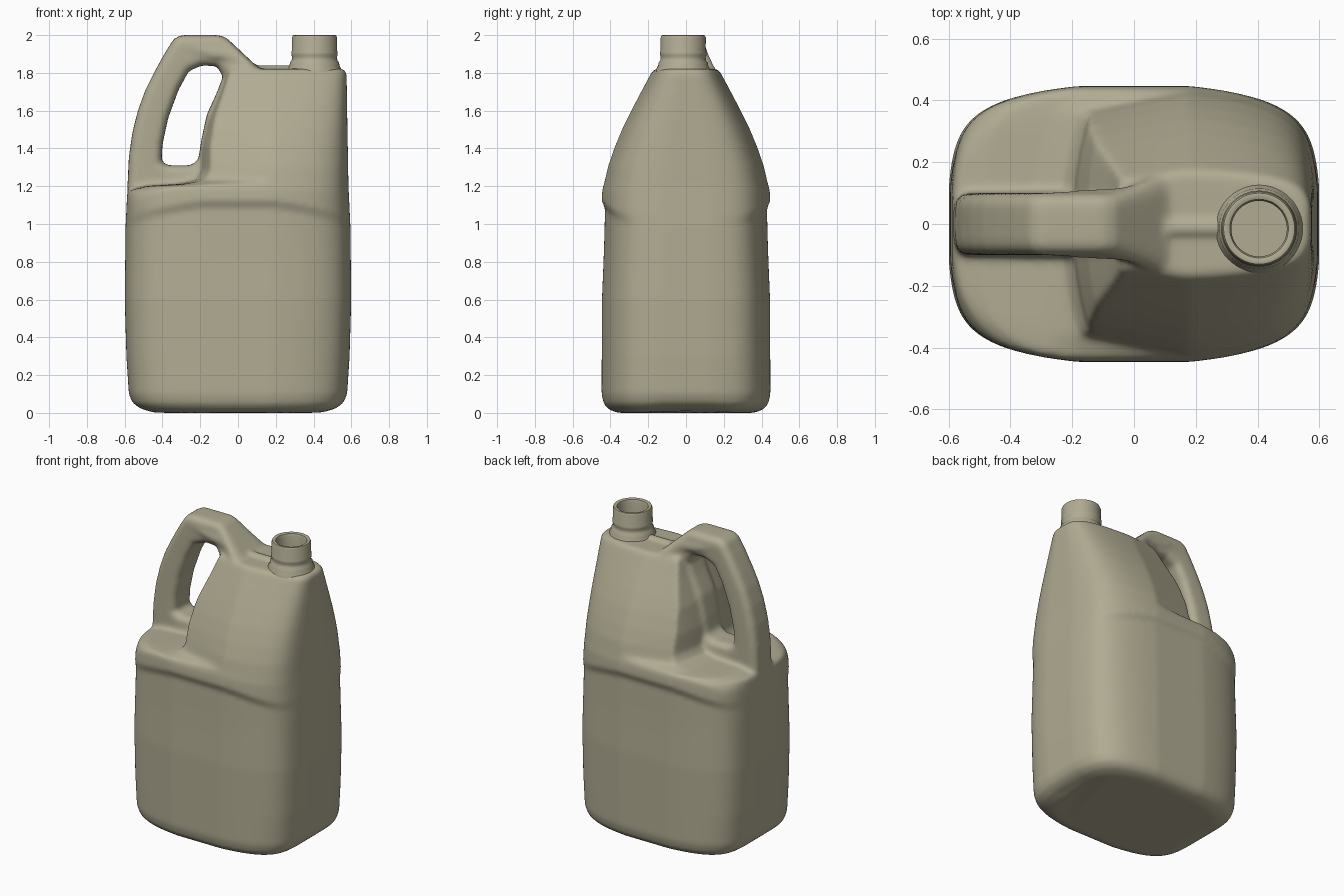
import bpy, bmesh, math
from mathutils import Matrix

if "Cube" in bpy.data.objects:
    bpy.data.objects.remove(bpy.data.objects["Cube"], do_unlink=True)

mat = bpy.data.materials.new("khaki plastic")
mat.use_nodes = True
COLOUR = (0.44, 0.41, 0.29, 1)
mat.diffuse_color = COLOUR
mat.node_tree.nodes["Principled BSDF"].inputs["Base Color"].default_value = COLOUR


def lerp(keys, z):
    for (a, u), (b, v) in zip(keys, keys[1:]):
        if z <= b:
            return u + (v - u) * max(0, z - a) / (b - a)
    return keys[-1][1]


def loft(bm, rings):
    rows = [[bm.verts.new(p) for p in ring] for ring in rings]
    n = len(rows[0])
    for a, b in zip(rows, rows[1:]):
        for i in range(n):
            j = (i + 1) % n
            bm.faces.new((a[i], a[j], b[j], b[i]))
    bm.faces.new(rows[0][::-1])
    bm.faces.new(rows[-1])


def finish(bm, name):
    bmesh.ops.recalc_face_normals(bm, faces=bm.faces)
    me = bpy.data.meshes.new(name)
    bm.to_mesh(me)
    bm.free()
    me.materials.append(mat)
    ob = bpy.data.objects.new(name, me)
    bpy.context.collection.objects.link(ob)
    bpy.ops.object.select_all(action='DESELECT')
    ob.select_set(True)
    bpy.context.view_layer.objects.active = ob
    return ob


# Height profiles: half width, half depth, and the wall of the handle recess
WIDTH = [(0, .47), (.02, .53), (.05, .565), (.1, .583), (.3, .596), (.6, .605),
         (1, .6), (1.2, .59), (1.6, .583), (1.8, .58), (1.822, .565)]
DEPTH = [(0, .37), (.02, .42), (.05, .445), (.1, .456), (.6, .454), (.98, .438),
         (1, .436), (1.05, .457), (1.17, .452), (1.3, .424), (1.4, .389), (1.5, .347),
         (1.6, .297), (1.7, .243), (1.8, .188), (1.822, .17)]
WALL = [(1.08, -.8), (1.14, -.67), (1.18, -.58), (1.2, -.5), (1.21, -.32), (1.23, -.23),
        (1.28, -.2), (1.4, -.19), (1.55, -.155), (1.72, -.085), (1.822, -.05)]


def section(z, count=144, power=7):
    w, d, wall = lerp(WIDTH, z), lerp(DEPTH, z), lerp(WALL, z)
    ring = []
    for i in range(count):
        t = 2 * math.pi * (i + .5) / count
        c, s = math.cos(t), math.sin(t)
        # rounded rectangle with bulging sides
        u = math.copysign(abs(c) ** (2 / power), c)
        v = math.copysign(abs(s) ** (2 / power), s)
        x, y = w * u * (1 - .08 * v * v), d * v * (1 - .18 * u * u)
        # recess wall with rounded corners
        edge = wall + .3 * y * y
        x = max(x, edge)
        y *= 1 - .16 * max(0, 1 - (x - edge) / .17) ** 2
        # arched shoulder step, and shallow arch under the short ends
        arch = .09 * max(0, 1 - (x / .55) ** 2) * math.exp(-((z - 1.02) / .11) ** 2)
        foot = .02 * math.exp(-(y / .15) ** 2) * min(1, abs(x / w) ** 4) * max(0, 1 - z / .12)
        ring.append((x, y, z + arch + foot))
    return ring


body = bmesh.new()
heights = sorted({round(i * .02, 3) for i in range(92)} | {k[0] for k in WIDTH + DEPTH + WALL})
loft(body, [section(z) for z in heights])

# Handle: flat outline with a grip hole, thickened and rounded
OUTER = [(-.57, 1.1), (-.585, 1.2), (-.578, 1.35), (-.56, 1.48), (-.53, 1.6), (-.49, 1.71),
         (-.445, 1.8), (-.39, 1.9), (-.34, 1.98), (-.3, 2), (-.1, 2), (-.06, 1.985),
         (.02, 1.91), (.1, 1.835), (.14, 1.81), (.14, 1.6), (.1, 1.1)]
HOLE = [(-.405, 1.33), (-.4, 1.42), (-.37, 1.56), (-.315, 1.71), (-.26, 1.81), (-.19, 1.84),
        (-.11, 1.835), (-.08, 1.78), (-.11, 1.7), (-.165, 1.58), (-.195, 1.44), (-.21, 1.34),
        (-.25, 1.31), (-.37, 1.31)]
curve = bpy.data.curves.new("handle_outline", 'CURVE')
curve.dimensions, curve.fill_mode = '2D', 'BOTH'
curve.extrude, curve.bevel_depth, curve.offset, curve.bevel_resolution = .055, .045, -.045, 3
for points in (OUTER, HOLE):
    spline = curve.splines.new('POLY')
    spline.points.add(len(points) - 1)
    spline.use_cyclic_u = True
    for p, (x, z) in zip(spline.points, points):
        p.co = (x, z, 0, 1)
outline = bpy.data.objects.new("handle_outline", curve)
bpy.context.collection.objects.link(outline)
slab = bpy.data.meshes.new_from_object(outline.evaluated_get(bpy.context.evaluated_depsgraph_get()))
bpy.data.objects.remove(outline)
handle = bmesh.new()
handle.from_mesh(slab)
bmesh.ops.remove_doubles(handle, verts=handle.verts, dist=.0005)
bmesh.ops.transform(handle, matrix=Matrix.Rotation(math.pi / 2, 4, 'X'), verts=handle.verts)
for v in handle.verts:  # flare where the handle runs down into the top
    v.co.y *= 1 + .75 * min(1, max(0, (v.co.x + .06) / .16))
bmesh.ops.recalc_face_normals(handle, faces=handle.faces)
handle.to_mesh(slab)
handle.free()
body.from_mesh(slab)
bpy.data.meshes.remove(slab)

# Seam ridge between handle and neck
bmesh.ops.create_cube(body, size=1, matrix=Matrix.Translation((.19, -.012, 1.81))
                      @ Matrix.Diagonal((.22, .035, .06, 1)))

# Fuse into one moulded shell
jug = finish(body, "jug_body")
fuse = jug.modifiers.new("fuse", 'REMESH')
fuse.mode, fuse.voxel_size = 'VOXEL', .012
soften = jug.modifiers.new("soften", 'SMOOTH')
soften.factor, soften.iterations = .5, 12
for m in (fuse, soften):
    bpy.ops.object.modifier_apply(modifier=m.name)
bpy.ops.object.shade_smooth()

# Open neck with collar, thread ring and rim
NECK = [(.145, 1.805), (.14, 1.825), (.132, 1.84), (.13, 1.855), (.121, 1.865), (.119, 1.885),
        (.123, 1.895), (.123, 1.91), (.119, 1.92), (.12, 1.985), (.115, 1.998), (.108, 2),
        (.095, 1.995), (.09, 1.98), (.09, 1.84)]
neck = bmesh.new()
loft(neck, [[(.405 + r * math.cos(k * math.pi / 24), -.015 + r * math.sin(k * math.pi / 24), z)
             for k in range(48)] for r, z in NECK])
finish(neck, "neck")
bpy.ops.object.shade_smooth_by_angle(angle=math.radians(50))
